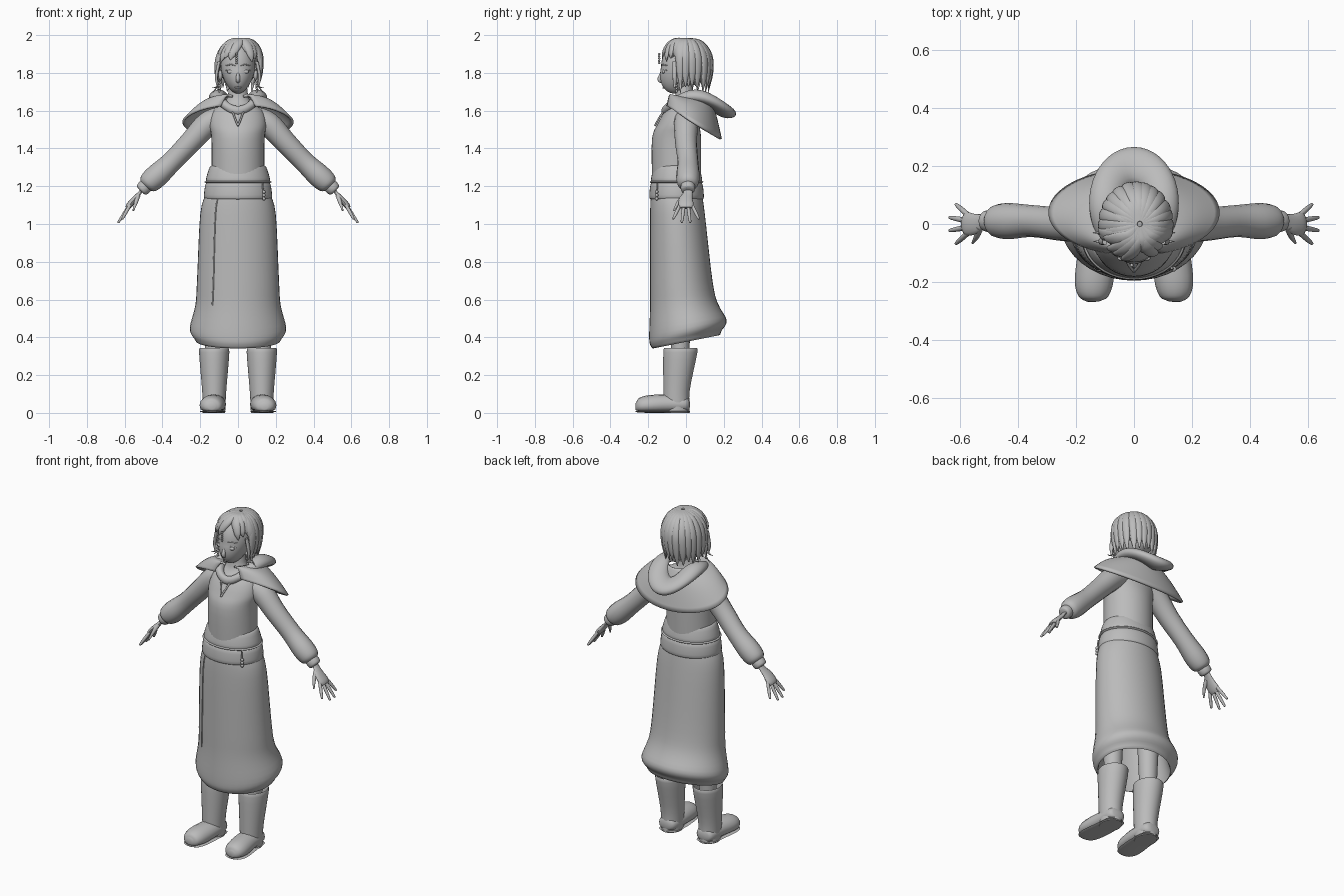
import bpy, bmesh, random
from math import sin, cos, pi, sqrt
from mathutils import Vector, Matrix

random.seed(4)
if "Cube" in bpy.data.objects:
    bpy.data.objects.remove(bpy.data.objects["Cube"])

GREY = (.5, .5, .5, 1)
clay = bpy.data.materials.new("plain grey")
clay.use_nodes = True
clay.diffuse_color = GREY
clay.node_tree.nodes["Principled BSDF"].inputs["Base Color"].default_value = GREY
parts = []


def finish(name, bm):
    bmesh.ops.recalc_face_normals(bm, faces=bm.faces)
    mesh = bpy.data.meshes.new(name)
    bm.to_mesh(mesh)
    bm.free()
    mesh.materials.append(clay)
    obj = bpy.data.objects.new(name, mesh)
    bpy.context.collection.objects.link(obj)
    parts.append(obj)
    return obj


def mirrored(obj):
    """Repeat a part on the other side of the body."""
    modifier = obj.modifiers.new("other side", "MIRROR")
    modifier.use_mirror_merge = False
    return obj


def smooth(rows, steps=4):
    """Interpolate rows of numbers with a Catmull-Rom spline."""
    padded = [rows[0], *rows, rows[-1]]
    result = []
    for before, start, end, after in zip(padded, padded[1:], padded[2:], padded[3:]):
        for step in range(steps):
            t = step / steps
            row = []
            for p, q, r, s in zip(before, start, end, after):
                bend = (p + r - q - q) * (1 - t) ** 2 * t + (q + s - r - r) * t * t * (1 - t)
                row.append(q + (r - q) * t - bend / 2)
            result.append(row)
    return result + [list(rows[-1])]


def circle(count):
    return [(cos(2 * pi * k / count), sin(2 * pi * k / count)) for k in range(count)]


def skin(name, rings, caps=True, loop=False):
    """Join rings of points into a surface; loop also joins last to first."""
    bm = bmesh.new()
    grid = [[bm.verts.new(point) for point in ring] for ring in rings]
    for low, high in zip(grid, grid[1:] + grid[:1] if loop else grid[1:]):
        for i in range(len(low)):
            bm.faces.new((low[i - 1], low[i], high[i], high[i - 1]))
    if caps:
        bm.faces.new(grid[0])
        bm.faces.new(grid[-1])
    return finish(name, bm)


def loft(name, rows, x=0, tilt=lambda z: 0):
    """Stacked ovals; row = height, centre y, half width, half depth."""
    rings = []
    for z, middle, width, depth in smooth(rows):
        ring = []
        for c, s in circle(40):
            y = middle + depth * s
            ring.append((x + width * c, y, z + tilt(z) * y))
        rings.append(ring)
    return skin(name, rings)


def tube(name, rows, side=(0, 1, 0), flat=1, floor=0):
    """Swept oval; row = x, y, z, radius; flat thins it across the side axis."""
    rows = smooth(rows)
    points = [Vector(row[:3]) for row in rows]
    rings = []
    for i, (point, row) in enumerate(zip(points, rows)):
        ahead = points[min(i + 1, len(points) - 1)] - points[max(i - 1, 0)]
        along = ahead.normalized()
        wide = Vector(side)
        wide = (wide - along * wide.dot(along)).normalized()
        thin = along.cross(wide) * flat
        ring = [point + (wide * c + thin * s) * row[3] for c, s in circle(16)]
        for p in ring:
            p.z = max(p.z, floor)
        rings.append(ring)
    return skin(name, rings)


def cord(name, points, radius, side=(1, 0, 0)):
    return tube(name, [(*point, radius) for point in points], side)


def ball(name, at, size, detail=20):
    bm = bmesh.new()
    place = Matrix.Translation(at) @ Matrix.Diagonal((*size, 1))
    bmesh.ops.create_uvsphere(bm, u_segments=detail, v_segments=detail, radius=1, matrix=place)
    return finish(name, bm)


def beads(name, x, y, top, count, radius):
    """Short hanging string of beads."""
    for i in range(count):
        ball(name, (x, y, top - 2 * radius * i), (radius, radius, radius), 10)


# Bodice, neck and neckline
loft("bodice", [(1.25, -.05, .14, .13), (1.45, -.05, .14, .13), (1.53, -.04, .15, .11),
                (1.6, -.02, .13, .09), (1.66, -.01, .06, .05), (1.78, -.01, .045, .045)])
mirrored(cord("neckline_edge", [(0, -.164, 1.52), (.02, -.137, 1.57), (.04, -.09, 1.63)], .005))


# Two sash wraps with a cord between them
def band(name, bottom, top, low_width, high_width):
    rows = [(bottom, low_width - .02), (bottom + .01, low_width), (top - .01, high_width), (top, high_width - .02)]
    return loft(name, [(z, -.05, width, width * .8) for z, width in rows])


band("upper_sash", 1.22, 1.31, .17, .15)
band("sash_cord", 1.21, 1.235, .175, .175)
band("lower_sash", 1.13, 1.22, .18, .172)
cord("cord_end", [(.13, -.152, 1.22), (.135, -.155, 1.15)], .004)
beads("cord_bead", .137, -.155, 1.17, 3, .009)

# Skirt with a padded hem that rises to the back, hollow below
skirt = [(1.16, -.05, .17, .135), (1.05, -.045, .2, .145), (.7, -.025, .217, .165),
         (.57, -.01, .226, .18), (.45, .01, .255, .205), (.4, 0, .235, .19)]
lining = [(.39, 0, .21, .17), (.6, -.02, .19, .15), (1, -.04, .17, .12)]
loft("skirt", skirt + lining, tilt=lambda z: .2 * max(0, min(1, (.6 - z) / .15)))
seam = [(-.6 * width, middle - .8 * depth, z) for z, middle, width, depth in skirt[:4]]
cord("wrap_seam", seam, .004)

# Legs and boots
mirrored(loft("legs", [(.25, -.03, .045, .045), (.6, -.03, .06, .06), (.9, -.03, .08, .08)], .126))
shaft = [(0, -.05, .058, .07), (.12, -.05, .064, .07), (.32, -.03, .08, .09)]
opening = [(.33, -.03, .07, .08), (.25, -.03, .06, .07)]
mirrored(loft("boot_shafts", shaft + opening, .126))
foot = [(.126, .02, .045, .02), (.126, 0, .045, .054), (.128, -.1, .046, .065), (.138, -.2, .04, .066),
        (.14, -.25, .035, .05), (.14, -.267, .035, .02)]
mirrored(tube("boot_feet", foot, (1, 0, 0), .8, .012))
mirrored(tube("boot_soles", [(x, y, .007, radius) for x, y, z, radius in foot], (1, 0, 0), .1))

# Sleeves, cuffs and hands
mirrored(tube("sleeves", [(.08, 0, 1.57, .055), (.16, 0, 1.53, .064), (.25, 0, 1.435, .058), (.35, .01, 1.33, .055),
                          (.43, .01, 1.255, .062), (.475, .01, 1.215, .055), (.49, .01, 1.2, .034)]))
mirrored(tube("cuffs", [(.48, .01, 1.21, .028), (.49, .01, 1.2, .038), (.51, .01, 1.18, .035),
                        (.515, .01, 1.175, .02)]))
mirrored(tube("palms", [(.5, .01, 1.19, .024), (.52, .01, 1.165, .024), (.55, 0, 1.13, .036),
                        (.575, 0, 1.1, .04), (.585, 0, 1.085, .03)], flat=.4))
for i, finger in enumerate(("index", "middle", "ring", "little")):
    fan = (i - 1.5) / 1.5
    base = Vector((.572, .032 * fan, 1.1))
    tip = Vector((.638 - .025 * fan ** 2, .068 * fan, 1.004 + .022 * fan ** 2))
    mirrored(tube(finger + "_fingers", [(*base.lerp(tip, t), radius)
                                        for t, radius in ((0, .009), (.5, .009), (.95, .006), (1, .002))]))
mirrored(tube("thumbs", [(.53, -.01, 1.15, .013), (.54, -.04, 1.115, .01), (.555, -.065, 1.07, .004)]))

# Shoulder cape: falls from the neck, longest at the back, open at the front
bm = bmesh.new()
bmesh.ops.create_grid(bm, x_segments=48, y_segments=12, size=1)
for vert in bm.verts:
    angle, fall = vert.co.x * pi * .9, (vert.co.y + 1) / 2
    c, s = cos(angle), sin(angle)
    neck = Vector((.085 * s, .02 + .1 * c, 1.68))
    hem = Vector((.295 * s, .04 + .15 * c, 1.54 - .09 * c))
    vert.co = neck.lerp(hem, fall) + Vector((0, 0, .03 * sin(pi * fall)))
cape = finish("shoulder_cape", bm)
cape.modifiers.new("cloth thickness", "SOLIDIFY").thickness = .012

# Folded hood: a soft roll around the neck, fullest at the back
roll = []
for c, s in circle(48):
    fullness = (1 + c) / 2
    width, height = .02 + .045 * fullness, .025 + .012 * fullness
    centre = Vector((.11 * s, .045 + .155 * c, 1.68 - .08 * c * c))
    outward = Vector((s, c, -.25 * fullness))
    roll.append([centre + outward * width * u + Vector((0, 0, height * v)) for u, v in circle(20)])
skin("hood", roll, caps=False, loop=True)

# Head, narrowing forward to the chin
head = ball("head", (0, 0, 0), (.092, .11, .14), 32)
for vert in head.data.vertices:
    jaw = max(0, -vert.co.z / .14)
    vert.co.x *= 1 - .2 * jaw
    vert.co.y -= .035 * jaw
    vert.co += Vector((0, -.022, 1.83))

# Face and jewellery
tube("nose", [(0, -.125, 1.81, .005), (0, -.14, 1.765, .012), (0, -.12, 1.75, .006)], (1, 0, 0))
for z in (1.73, 1.721):
    cord("lip", [(-.025, -.105, 1.726), (0, -.12, z), (.025, -.105, 1.726)], .004, (0, 0, 1))
mirrored(ball("eyes", (.037, -.118, 1.806), (.02, .01, .011)))
for name, z in (("eyelids", 1.813), ("eyebrows", 1.838)):
    mirrored(cord(name, [(.014, -.128, z), (.037, -.122, z + .006), (.065, -.1, z)], .003, (0, 0, 1)))
mirrored(ball("ears", (.093, -.02, 1.79), (.012, .02, .03)))
for side in (-1, 1):
    beads("earring_bead", .1 * side, -.05, 1.745, 4, .007)
beads("brow_jewel", -.008, -.142, 1.9, 5, .006)

# Hair: a cap under two layers of tapered locks falling from the crown
bm = bmesh.new()
place = Matrix.Translation((0, .005, 1.855)) @ Matrix.Diagonal((.108, .125, .125, 1))
bmesh.ops.create_uvsphere(bm, u_segments=32, v_segments=20, radius=1, matrix=place)
centres = [(face, face.calc_center_median()) for face in bm.faces]
brow = [face for face, spot in centres if spot.y < -.04 and spot.z < 1.9]
bmesh.ops.delete(bm, geom=brow, context="FACES")
finish("hair_cap", bm)


def lock(angle, length, spread):
    """One lock hugging the skull, then hanging to a point."""
    front = -sin(angle)
    sweep = (.4 if cos(angle) > .15 else -.4) if front > .3 else 0
    rows = []
    for i in range(8):
        t = i / 7
        z = 1.98 - length * t ** 1.7
        rise = max(0, (z - 1.84) / .15)
        reach = spread * sqrt(1 - rise ** 2) * min(1, .2 + 5 * t) * (1 - max(0, 1.8 - z))
        turn = angle + sweep * t
        radius = .003 if i == 7 else .01 + .014 * sin(pi * t)
        rows.append((.02 * (1 - t) + .118 * reach * cos(turn), .135 * reach * sin(turn), z, radius))
    tube("hair_lock", rows, (-sin(angle), cos(angle), 0), .55)


for layer, count in enumerate((24, 21)):
    for k in range(count):
        angle = 2 * pi * (k + layer / 2 + random.uniform(-.15, .15)) / count
        front = -sin(angle)
        length = .11 if front > .6 else .22 if front > .25 else .27
        lock(angle, length - .02 * layer + random.uniform(-.02, .015), 1 - .05 * layer)
for y in (-.06, -.03):
    mirrored(tube("side_wisps", [(.1, y, 1.86, .012), (.115, y, 1.78, .011), (.11, y, 1.73, .007),
                                 (.14, y, 1.66 - y, .001)], flat=.7))

bpy.ops.object.select_all(action="DESELECT")
for obj in parts:
    obj.select_set(True)
bpy.context.view_layer.objects.active = parts[0]
bpy.ops.object.shade_smooth_by_angle(angle=.9)
